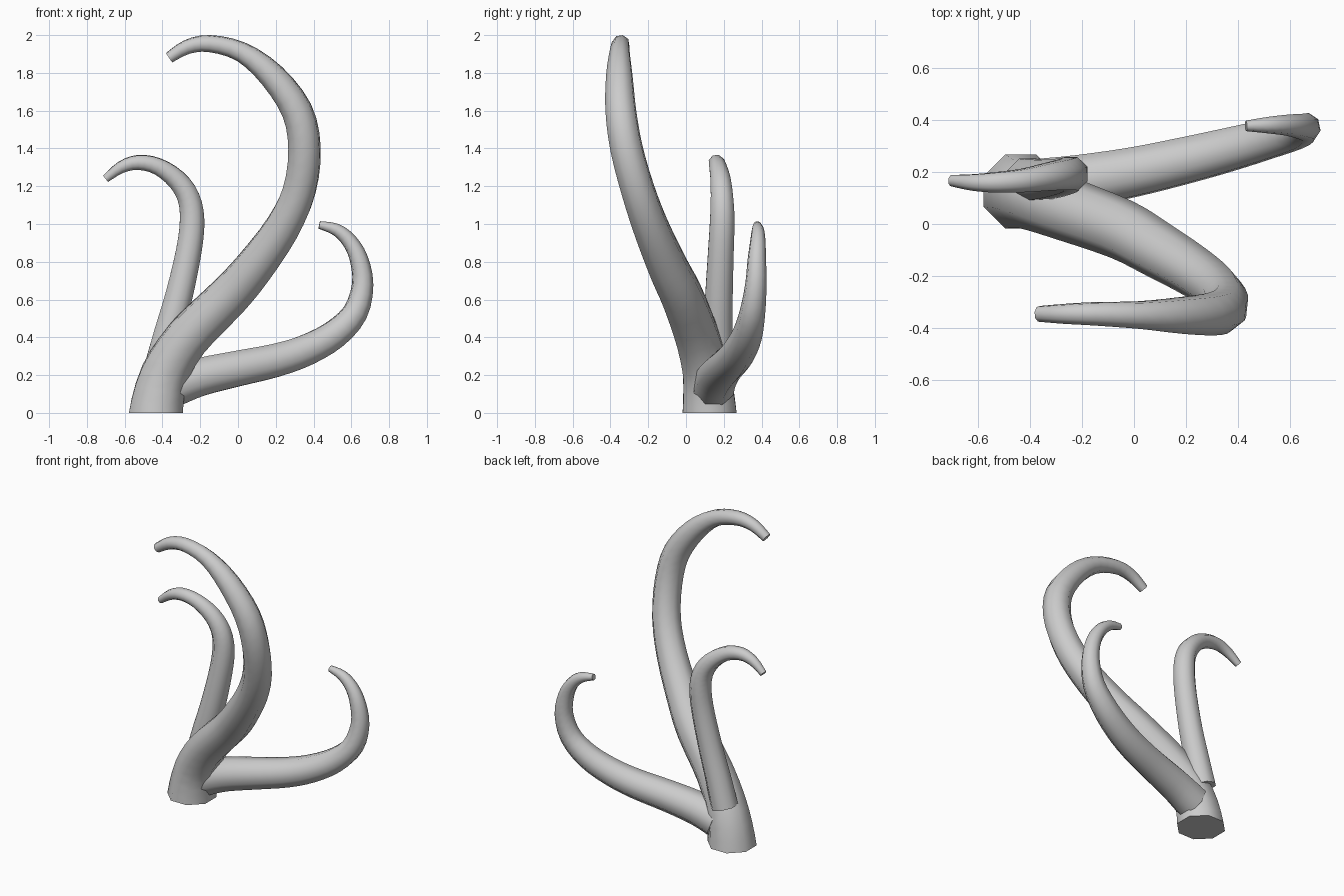
import bpy, bmesh, math
from mathutils import Vector

SIDES, STEPS = 8, 3


def catmull(p, i, t):
    # smooth interpolation of position and radius between path points
    a, b = p[max(i - 1, 0)], p[i]
    c, d = p[i + 1], p[min(i + 2, len(p) - 1)]
    return 0.5 * (2 * b + (c - a) * t + (2 * a - 5 * b + 4 * c - d) * t * t
                  + (3 * b - a - 3 * c + d) * t ** 3)


def tentacle(name, path, start_dir=None):
    pts = [Vector(p) for p in path]
    samples = [catmull(pts, i, k / STEPS) for i in range(len(pts) - 1) for k in range(STEPS)]
    samples.append(pts[-1])
    centres = [s.to_3d() for s in samples]
    bm = bmesh.new()
    rings, side, n = [], Vector((1, 0, 0)), len(centres)
    for i, s in enumerate(samples):
        tan = (centres[min(i + 1, n - 1)] - centres[max(i - 1, 0)]).normalized()
        if i == 0 and start_dir:
            tan = Vector(start_dir)
        if i == 0 and abs(tan.x) > 0.8:
            side = Vector((0, 1, 0))
        # carry the ring direction along the path without twisting
        side = (side - tan * side.dot(tan)).normalized()
        up = tan.cross(side)
        r = s[3] * 1.03
        rings.append([bm.verts.new(centres[i] + r * (side * math.cos(a) + up * math.sin(a)))
                      for a in (2 * math.pi * (k + 0.5) / SIDES for k in range(SIDES))])
    for lo, hi in zip(rings, rings[1:]):
        for k in range(SIDES):
            j = (k + 1) % SIDES
            bm.faces.new((lo[k], lo[j], hi[j], hi[k]))
    bm.faces.new(rings[0][::-1])
    bm.faces.new(rings[-1])
    bmesh.ops.recalc_face_normals(bm, faces=bm.faces)
    me = bpy.data.meshes.new(name)
    bm.to_mesh(me)
    bm.free()
    ob = bpy.data.objects.new(name, me)
    bpy.context.collection.objects.link(ob)
    bpy.ops.object.select_all(action='DESELECT')
    ob.select_set(True)
    bpy.context.view_layer.objects.active = ob
    bpy.ops.object.shade_smooth_by_angle(angle=math.radians(50))


# tall main tentacle: x, y, z, radius
tentacle("main_tentacle", [
    (-0.435, 0.125, 0.0, 0.15), (-0.39, 0.11, 0.2, 0.132), (-0.265, 0.06, 0.4, 0.12),
    (-0.05, -0.02, 0.615, 0.113), (0.085, -0.095, 0.77, 0.106), (0.235, -0.185, 0.98, 0.096),
    (0.325, -0.255, 1.18, 0.09), (0.352, -0.315, 1.4, 0.087), (0.312, -0.345, 1.6, 0.082),
    (0.18, -0.352, 1.785, 0.07), (0.02, -0.35, 1.91, 0.053), (-0.15, -0.345, 1.955, 0.045),
    (-0.27, -0.345, 1.937, 0.038), (-0.365, -0.345, 1.88, 0.03)], (0, 0, 1))

# left tentacle
tentacle("left_tentacle", [
    (-0.41, 0.17, 0.26, 0.085), (-0.365, 0.17, 0.43, 0.081), (-0.31, 0.175, 0.63, 0.076),
    (-0.26, 0.185, 0.86, 0.071), (-0.243, 0.192, 1.02, 0.068), (-0.262, 0.19, 1.14, 0.062),
    (-0.325, 0.182, 1.235, 0.055), (-0.425, 0.167, 1.305, 0.046), (-0.53, 0.16, 1.326, 0.04),
    (-0.62, 0.16, 1.3, 0.032), (-0.7, 0.167, 1.24, 0.022)])

# right tentacle
tentacle("right_tentacle", [
    (-0.34, 0.145, 0.14, 0.112), (-0.2, 0.165, 0.19, 0.105), (0.0, 0.2, 0.235, 0.098),
    (0.2, 0.245, 0.278, 0.092), (0.36, 0.285, 0.332, 0.086), (0.51, 0.325, 0.415, 0.078),
    (0.62, 0.352, 0.53, 0.067), (0.66, 0.37, 0.68, 0.056), (0.64, 0.375, 0.815, 0.048),
    (0.59, 0.38, 0.91, 0.04), (0.52, 0.38, 0.97, 0.032), (0.43, 0.377, 0.995, 0.02)])
